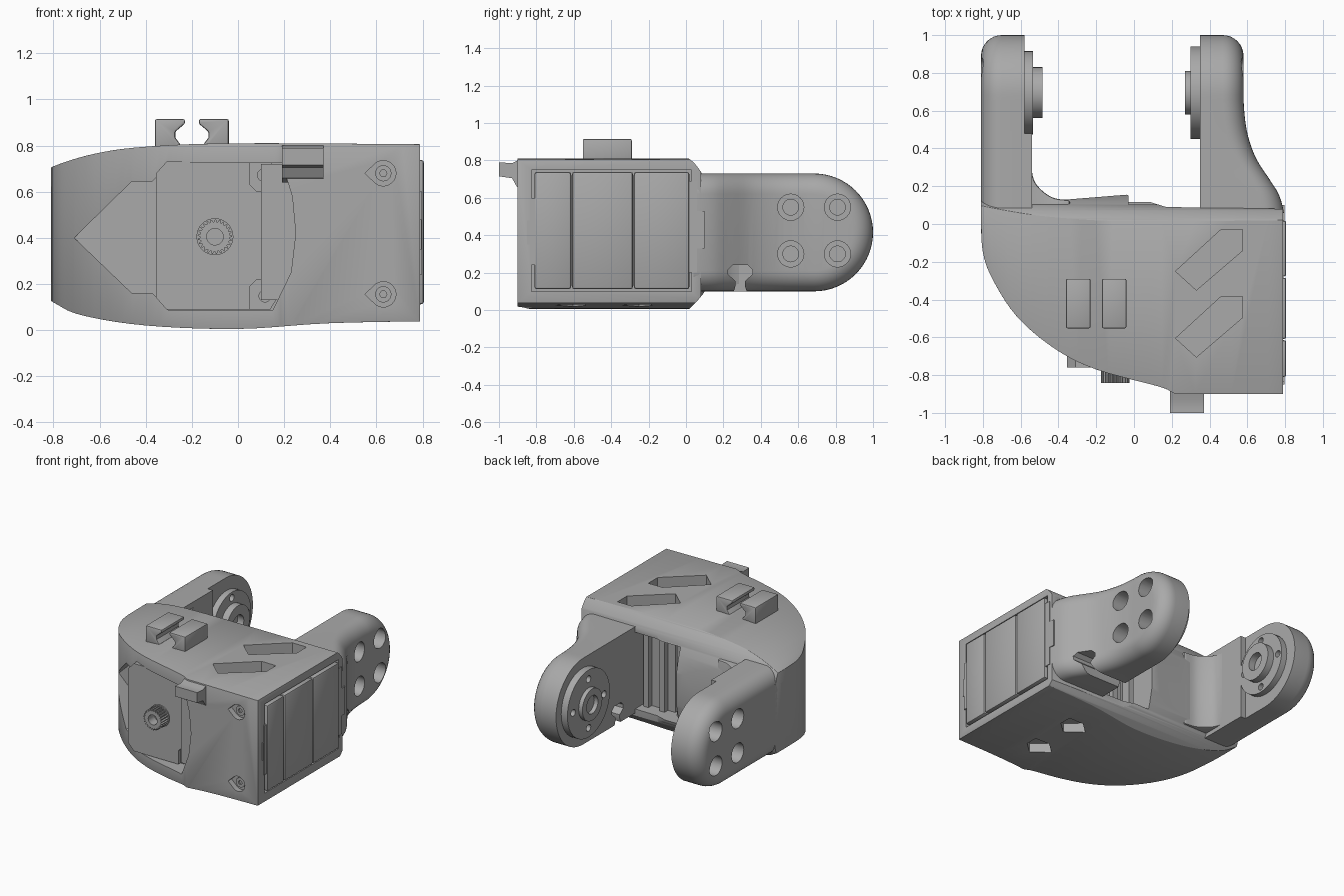
import bpy, bmesh
from math import pi, sin, cos, sqrt
from mathutils import Vector

cube = bpy.data.objects.get("Cube")
if cube:
    bpy.data.objects.remove(cube, do_unlink=True)

grey = bpy.data.materials.new("plain_grey")
grey.use_nodes = True
COLOUR = (0.4, 0.4, 0.4, 1)
grey.diffuse_color = COLOUR
grey.node_tree.nodes["Principled BSDF"].inputs["Base Color"].default_value = COLOUR
parts = []
AXES = {'x': lambda a, b, h: (h, a, b), 'y': lambda a, b, h: (a, h, b), 'z': lambda a, b, h: (a, b, h)}


def finish(name, bm):
    bmesh.ops.recalc_face_normals(bm, faces=bm.faces)
    mesh = bpy.data.meshes.new(name)
    bm.to_mesh(mesh)
    bm.free()
    mesh.materials.append(grey)
    ob = bpy.data.objects.new(name, mesh)
    bpy.context.collection.objects.link(ob)
    parts.append(ob)
    return ob


def prism(name, pts, lo, hi, axis):
    """Extrude a 2D outline along one axis."""
    bm = bmesh.new()
    rings = [[bm.verts.new(AXES[axis](a, b, h)) for a, b in pts] for h in (lo, hi)]
    bm.faces.new(rings[0])
    bm.faces.new(rings[1])
    n = len(pts)
    for i in range(n):
        j = (i + 1) % n
        bm.faces.new((rings[0][i], rings[0][j], rings[1][j], rings[1][i]))
    return finish(name, bm)


def circle(a, b, r, n=32):
    return [(a + r * cos(2 * pi * i / n), b + r * sin(2 * pi * i / n)) for i in range(n)]


def disc(name, a, b, r, lo, hi, axis, n=32):
    return prism(name, circle(a, b, r, n), lo, hi, axis)


def box(name, x, y, z):
    return prism(name, [(x[0], y[0]), (x[1], y[0]), (x[1], y[1]), (x[0], y[1])], z[0], z[1], 'z')


def spline(pts, steps=5):
    """Smooth open curve through a few points."""
    p = [Vector(q) for q in pts]
    p = [2 * p[0] - p[1]] + p + [2 * p[-1] - p[-2]]
    out = []
    for i in range(1, len(p) - 2):
        a, b, c, d = p[i - 1:i + 3]
        for k in range(steps):
            t = k / steps
            out.append(tuple(0.5 * (2 * b + (c - a) * t + (2 * a - 5 * b + 4 * c - d) * t * t
                                    + (3 * b - a - 3 * c + d) * t ** 3)))
    return out + [tuple(pts[-1])]


def bake(ob):
    dg = bpy.context.evaluated_depsgraph_get()
    mesh = bpy.data.meshes.new_from_object(ob.evaluated_get(dg))
    ob.modifiers.clear()
    ob.data = mesh


def boolean(ob, tool, op='DIFFERENCE'):
    m = ob.modifiers.new("cut", 'BOOLEAN')
    m.operation, m.object, m.solver = op, tool, 'EXACT'
    bake(ob)
    parts.remove(tool)
    bpy.data.objects.remove(tool, do_unlink=True)


def soften(ob, width, segments=2):
    m = ob.modifiers.new("soft", 'BEVEL')
    m.width, m.segments, m.limit_method, m.angle_limit = width, segments, 'ANGLE', 0.7
    bake(ob)


# Main body: plan outline trimmed by a front outline and a side outline
nose = spline([(0.2, -0.89), (0.13, -0.86), (-0.2, -0.77), (-0.42, -0.66), (-0.62, -0.49),
               (-0.75, -0.29), (-0.8, -0.15), (-0.81, 0)])
body = prism("body", [(0.79, 0.08), (0.79, -0.9), (0.22, -0.9)] + nose +
             [(-0.81, 0.13), (-0.35, 0.13), (-0.04, 0.155), (0.17, 0.09)], -0.1, 1, 'z')
top = spline([(-0.9, 0.65), (-0.8, 0.71), (-0.62, 0.765), (-0.4, 0.795), (0, 0.81), (0.9, 0.805)])
bottom = spline([(0.9, 0.04), (0.4, 0.03), (0, 0.005), (-0.4, 0.02), (-0.68, 0.065), (-0.8, 0.12), (-0.9, 0.18)])
boolean(body, prism("front_trim", top + bottom, -1.1, 0.4, 'y'), 'INTERSECT')
roll = spline([(-0.02, 0.83), (0.04, 0.79), (0.09, 0.72), (0.13, 0.62), (0.157, 0.5)])
under = spline([(0.157, 0.3), (0.12, 0.14), (0.07, 0.06), (0, -0.01)])
boolean(body, prism("side_trim", [(-1, -0.01), (-1, 0.83)] + roll + under, -1, 1, 'x'), 'INTERSECT')
soften(body, 0.012)

# Pockets in the body: front motor seat, side window, back opening
seat = [(-0.71, 0.4), (-0.46, 0.645), (-0.37, 0.645), (-0.3, 0.725), (0.19, 0.725), (0.235, 0.58),
        (0.25, 0.42), (0.23, 0.25), (0.15, 0.085), (-0.3, 0.085), (-0.37, 0.16), (-0.46, 0.16)]
boolean(body, prism("seat_cut", seat, -1.2, -0.36, 'y'))
boolean(body, box("window_cut", (0.7, 1), (-0.825, 0.03), (0.1, 0.75)))
boolean(body, box("back_cut", (-0.03, 0.35), (-0.05, 0.4), (0.13, 0.69)))

# Diagonal slots, above and below
for dy in (0, -0.355):
    slot = [(0.46, -0.03), (0.575, -0.03), (0.575, -0.14), (0.33, -0.35), (0.22, -0.25)]
    boolean(body, prism("slot_cut", [(x, y + dy) for x, y in slot], 0.71, 1, 'z'))
    exit_hole = [(0.22, -0.25), (0.3, -0.18), (0.41, -0.19), (0.41, -0.28), (0.33, -0.35)]
    boolean(body, prism("exit_cut", [(x, y + dy) for x, y in exit_hole], -0.1, 0.09, 'z'))

# Teardrop screw recesses in the front
for z in (0.68, 0.155):
    drop = [(0.55, z)] + [(0.63 + 0.055 * cos(a), z + 0.055 * sin(a))
                          for a in [(-0.7 + 1.4 * k / 16) * pi for k in range(17)]]
    boolean(body, prism("screw_recess", drop, -1, -0.86, 'y'))
    screw = disc("screw_head", 0.63, z, 0.035, -0.875, -0.85, 'y')
    boolean(screw, disc("socket", 0.63, z, 0.016, -0.9, -0.862, 'y', 6))


def arm(name, side, inner, outer, start, radius=0.11, zc=0.415, h=0.315, yc=0.685):
    """Rounded arm; the outer face follows outer(y)."""
    bm = bmesh.new()
    rings = []
    for k in range(-1, 9):
        a = max(k, 0) / 8 * pi / 2
        inset, drop = radius * (1 - cos(a)), radius * (1 - sin(a))
        r = h - inset
        half = [(start + (yc - start) * i / 24, r) for i in range(24)]
        half += [(yc + r * sin(t), r * cos(t)) for t in [pi / 2 * j / 16 for j in range(17)]]
        line = half + [(y, -z) for y, z in half[-2::-1]]
        rings.append([bm.verts.new((side * (inner if k < 0 else outer(y) - drop), y, zc + z)) for y, z in line])
    n = len(rings[0])
    for p, q in zip(rings, rings[1:]):
        for i in range(n):
            j = (i + 1) % n
            bm.faces.new((p[i], p[j], q[j], q[i]))
    for ring in (rings[0], rings[-1]):
        for i in range(n // 2):
            quad = [ring[i], ring[i + 1], ring[n - 2 - i], ring[n - 1 - i]]
            bm.faces.new(quad[:2] + quad[3:] if quad[1] == quad[2] else quad)
    return finish(name, bm)


flare = spline([(0, 0.8), (0.08, 0.79), (0.16, 0.765), (0.24, 0.715), (0.35, 0.645), (0.48, 0.6),
                (0.62, 0.582), (0.75, 0.58), (1.1, 0.58)])


def flared(y):
    for (y0, x0), (y1, x1) in zip(flare, flare[1:]):
        if y <= y1:
            return x0 + (x1 - x0) * (y - y0) / (y1 - y0)
    return 0.58


left_arm = arm("left_arm", 1, 0.35, flared, 0.04)
right_arm = arm("right_arm", -1, 0.54, lambda y: 0.81, -0.05)
boolean(right_arm, box("horn_seat_cut", (-0.58, -0.4), (0.48, 1.1), (0, 1)))

# Counterbored holes in the arms
for limb, side, face in ((left_arm, 1, 0.58), (right_arm, -1, 0.81)):
    for y in (0.56, 0.81):
        for z in (0.3, 0.55):
            for r, depth in ((0.07, 0.1), (0.042, 0.16)):
                boolean(limb, disc("bore", y, z, r, side * (face - depth), side * 1, 'x', 24))

# Keyhole cable notch under the flared arm
notch = [(0.24, 0.05), (0.34, 0.05), (0.315, 0.13), (0.315, 0.155), (0.355, 0.19), (0.355, 0.215), (0.33, 0.24),
         (0.25, 0.24), (0.225, 0.215), (0.225, 0.19), (0.265, 0.155), (0.265, 0.13)]
boolean(left_arm, prism("notch_cut", notch, 0.2, 1, 'x'))

# Concave fillet joining the right arm to the body
web = spline([(-0.545, 0.36), (-0.535, 0.25), (-0.5, 0.19), (-0.43, 0.14), (-0.34, 0.125)])
soften(prism("arm_fillet", web + [(-0.34, 0.02), (-0.62, 0.02), (-0.62, 0.36)], 0.13, 0.69, 'z'), 0.01)

# Horn discs with a splined boss and screw holes
for name, lo, mid, hi, r, rb in (("left_horn", 0.36, 0.3, 0.27, 0.245, 0.115),
                                 ("right_horn", -0.6, -0.535, -0.485, 0.22, 0.135)):
    yc, zc = 0.695, 0.415
    plate = disc(name + "_plate", yc, zc, r, lo, mid, 'x', 48)
    step = (mid - lo) * 0.5
    for k in range(4):
        a = k * pi / 2
        boolean(plate, disc("hole", yc + 0.178 * cos(a), zc + 0.178 * sin(a), 0.025, mid - step, mid + step, 'x', 16))
    boss = disc(name + "_boss", yc, zc, rb, mid - step / 2, hi, 'x', 40)
    boolean(boss, disc("bore", yc, zc, 0.065, mid, hi + step, 'x', 24))

# Motor gear head with cut ears, screws and a toothed shaft
face = [(-0.31, 0.73), (-0.355, 0.68), (-0.355, 0.14), (-0.31, 0.09), (0.14, 0.09), (0.165, 0.13), (0.15, 0.2)]
face += [(-0.14 + 0.32 * cos(a), 0.405 + 0.32 * sin(a)) for a in [(-0.5 + k / 10) for k in range(11)]]
head = prism("motor_gear_head", face + [(0.16, 0.62), (0.165, 0.7), (0.14, 0.73)], -0.76, -0.3, 'y')
for x, z, s in ((0.11, 0.672, 1), (0.117, 0.148, -1)):
    ear = [(0.05, z + s * 0.2), (0.05, z - s * 0.04), (0.08, z - s * 0.07), (0.4, z - s * 0.07), (0.4, z + s * 0.2)]
    boolean(head, prism("ear_cut", ear, -1, -0.735, 'y'))
    boolean(head, disc("screw_hole", x, z, 0.026, -1, -0.66, 'y', 20))
teeth = [((0.075 if k % 4 < 2 else 0.064), 2 * pi * k / 100) for k in range(100)]
shaft = prism("output_shaft", [(-0.1 + r * cos(a), 0.405 + r * sin(a)) for r, a in teeth], -0.842, -0.7, 'y')
boolean(shaft, disc("shaft_bore", -0.1, 0.405, 0.036, -1, -0.77, 'y', 24))
disc("shaft_collar", -0.1, 0.405, 0.08, -0.768, -0.75, 'y')

# Motor case: core, side panels, clips and ribs at the back
box("motor_core", (0.1, 0.785), (-0.8, -0.02), (0.13, 0.72))
for y0, y1 in ((-0.81, -0.615), (-0.609, -0.284), (-0.278, 0.018)):
    soften(box("motor_panel", (0.6, 0.806), (y0, y1), (0.112, 0.738)), 0.012)
box("front_clip", (0.7, 0.798), (-0.835, -0.8), (0.24, 0.6))
box("front_clip_tab", (0.7, 0.796), (-0.85, -0.83), (0.35, 0.48))
box("rear_clip", (0.7, 0.798), (0.015, 0.06), (0.2, 0.69))
box("rear_clip_tab", (0.7, 0.796), (0.055, 0.1), (0.33, 0.53))
for x in (0.02, 0.16, 0.29):
    box("motor_rib", (x, x + 0.04), (-0.06, 0.02), (0.12, 0.7))

# Pair of cable clips on top
for s in (-1, 1):
    hook = [(0.16, 0.78), (0.16, 0.915), (0.03, 0.915), (0.03, 0.895), (0.072, 0.86), (0.072, 0.835), (0.05, 0.805), (0.05, 0.78)]
    soften(prism("cable_clip", [(-0.2 + s * x, z) for x, z in hook], -0.552, -0.29, 'y'), 0.008)

# Front cable hook
lip = [(-1, 0.715), (-1, 0.79), (-0.93, 0.785), (-0.9, 0.8), (-0.85, 0.8), (-0.85, 0.64), (-0.905, 0.66), (-0.93, 0.705)]
prism("front_hook", lip, 0.19, 0.37, 'x')

# Smooth curved faces, keep edges sharp
bpy.ops.object.select_all(action='DESELECT')
for ob in parts:
    ob.select_set(True)
bpy.context.view_layer.objects.active = body
bpy.ops.object.shade_smooth_by_angle(angle=0.55)
